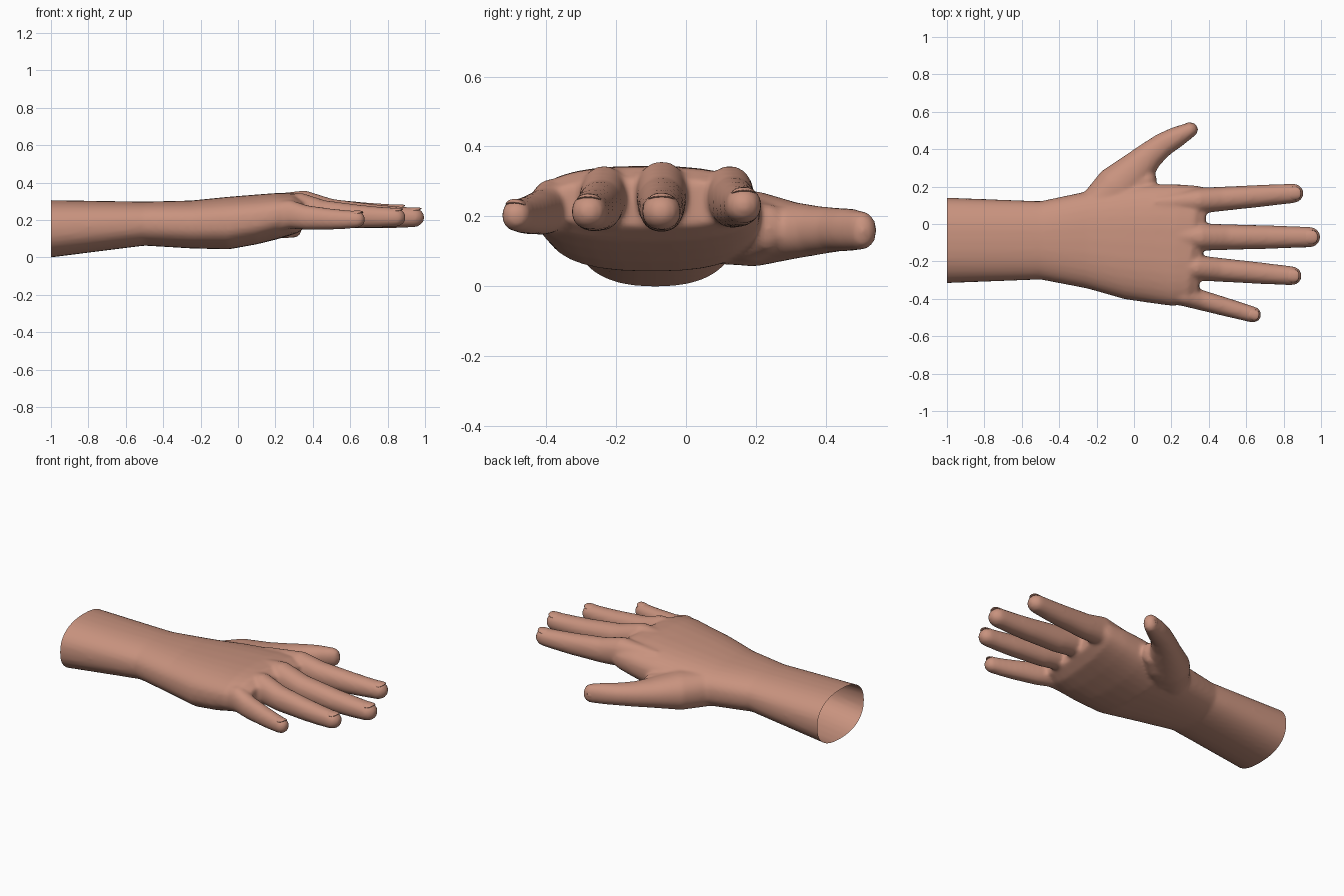
import bpy, bmesh, math
from mathutils import Vector

if "Cube" in bpy.data.objects:
    bpy.data.objects.remove(bpy.data.objects["Cube"])

skin = bpy.data.materials.new("skin")
skin.diffuse_color = (0.58, 0.29, 0.21, 1)
skin.use_nodes = True
skin.node_tree.nodes["Principled BSDF"].inputs["Base Color"].default_value = skin.diffuse_color
N = 32


def superpow(v, e):
    return math.copysign(abs(v) ** e, v)


def loft(bm, rings):
    """Closed tube through rings of (centre, side vector, half height, roundness)."""
    loops = []
    for c, side, h, e in rings:
        loops.append([bm.verts.new(c + side * superpow(math.cos(2 * math.pi * i / N), e)
                                   + Vector((0, 0, h * superpow(math.sin(2 * math.pi * i / N), e))))
                      for i in range(N)])
    for a, b in zip(loops, loops[1:]):
        for i in range(N):
            j = (i + 1) % N
            bm.faces.new((a[i], a[j], b[j], b[i]))
    bm.faces.new(loops[0][::-1])
    bm.faces.new(loops[-1])


def finger(bm, pts):
    """Tube along points (x, y, z, half width, half height) with a rounded tip."""
    rings = []
    for k, (x, y, z, w, h) in enumerate(pts):
        a, b = pts[max(k - 1, 0)], pts[min(k + 1, len(pts) - 1)]
        t = (Vector(b[:3]) - Vector(a[:3])).normalized()
        side = Vector((-t.y, t.x, 0)).normalized()
        rings.append((Vector((x, y, z)), side * w, h, 0.93))
    c, s, h, e = rings[-1]
    for ang in (20, 40, 60, 75, 86):
        r = math.radians(ang)
        rings.append((c + t * s.length * 1.05 * math.sin(r), s * math.cos(r), h * math.cos(r), e))
    loft(bm, rings)


bm = bmesh.new()

# Forearm and palm: x, y min, y max, z min, z max, lean, roundness
stations = [
    (-1.10, -.319, .144, -.010, .306, 0, .85),
    (-1.00, -.316, .141, .000, .306, 0, .85),
    (-0.50, -.297, .122, .063, .298, 0, .85),
    (-0.25, -.345, .175, .048, .304, 0, .80),
    (-0.05, -.402, .205, .043, .324, 0, .78),
    (0.10, -.424, .213, .070, .336, 0, .78),
    (0.22, -.438, .212, .100, .345, .05, .78),
    (0.31, -.430, .205, .128, .342, .09, .78),
    (0.37, -.405, .190, .172, .305, .10, .80),
]
loft(bm, [(Vector((x, (a + b) / 2, (c + d) / 2)), Vector((lean, 1, 0)) * (b - a) / 2, (d - c) / 2, e)
          for x, a, b, c, d, lean, e in stations])

# Fingers: knuckle x, y, top z; tip x, y, centre z; tip radius
fingers = {
    "index": (.35, .125, .345, .905, .168, .232, .053),
    "middle": (.36, -.070, .358, .995, -.070, .214, .056),
    "ring": (.34, -.235, .345, .895, -.281, .214, .052),
    "little": (.28, -.385, .308, .678, -.496, .203, .044),
}
nails = []
for name, (kx, ky, kz, tx, ty, tz, r) in fingers.items():
    d = Vector((tx - kx, ty - ky, 0))
    end = d - d.normalized() * r
    pts = [(kx - .24, ky * .9, kz - .115, r * .9, .09)]
    for f, drop, w, h in ((0, 0, 1.30, .088), (.25, .50, 1.22, .075), (.45, .66, 1.16, .069),
                          (.62, .80, 1.12, .064), (.82, .92, 1.04, .058), (1, 1, .98, .052)):
        h *= (r / .055) ** .6
        top0, top1 = kz, tz + .052 * (r / .055) ** .6
        pts.append((kx + end.x * f, ky + end.y * f, top0 + (top1 - top0) * drop - h, r * w, h))
    finger(bm, pts)
    nails.append((name, Vector((tx, ty, tz + .046 * (r / .055) ** .6)) - d.normalized() * r * .95,
                  d.normalized(), Vector((.12, 0, 1)), r))

# Thumb with the fleshy mound at its root
finger(bm, [(-.24, .06, .17, .09, .10), (-.09, .19, .165, .125, .108), (.02, .30, .160, .095, .082),
            (.09, .372, .160, .074, .070), (.16, .427, .162, .064, .063), (.23, .466, .162, .056, .061),
            (.30, .503, .160, .041, .055)])
nails.append(("thumb", Vector((.270, .524, .172)), Vector((.88, .47, 0)).normalized(),
              Vector((-.45, .85, .3)), .048))

# Web between thumb and palm
finger(bm, [(-.12, .12, .16, .09, .10), (.0, .20, .16, .08, .09), (.07, .235, .165, .05, .07)])

bmesh.ops.recalc_face_normals(bm, faces=bm.faces)
me = bpy.data.meshes.new("hand")
bm.to_mesh(me)
bm.free()
hand = bpy.data.objects.new("hand", me)
bpy.context.collection.objects.link(hand)

# Fuse all parts into one soft skin
rm = hand.modifiers.new("fuse", 'REMESH')
rm.mode = 'VOXEL'
rm.voxel_size = 0.011
sm = hand.modifiers.new("soften", 'SMOOTH')
sm.factor = 0.5
sm.iterations = 7
fused = bpy.data.meshes.new_from_object(hand.evaluated_get(bpy.context.evaluated_depsgraph_get()))
hand.modifiers.clear()
hand.data = fused

# Open cut at the end of the forearm
bm = bmesh.new()
bm.from_mesh(fused)
bmesh.ops.bisect_plane(bm, geom=bm.verts[:] + bm.edges[:] + bm.faces[:],
                       plane_co=(-1, 0, 0), plane_no=(-1, 0, 0), clear_outer=True)
for f in bm.faces:
    f.smooth = True
bm.to_mesh(fused)
bm.free()
fused.materials.clear()
fused.materials.append(skin)

# Fingernails: thin domed plates
for name, pos, along, up, r in nails:
    side = up.cross(along).normalized()
    up = along.cross(side).normalized()
    nb = bmesh.new()
    bmesh.ops.create_uvsphere(nb, u_segments=20, v_segments=10, radius=1)
    for v in nb.verts:
        x, y, z = v.co
        v.co = pos + along * superpow(x, .8) * r * .72 + side * superpow(y, .8) * r * .68 \
            + up * (z * .007 - .010 * y * y)
    for f in nb.faces:
        f.smooth = True
    bmesh.ops.recalc_face_normals(nb, faces=nb.faces)
    nm = bpy.data.meshes.new(name + "_nail")
    nb.to_mesh(nm)
    nb.free()
    nm.materials.append(skin)
    bpy.context.collection.objects.link(bpy.data.objects.new(name + "_nail", nm))
